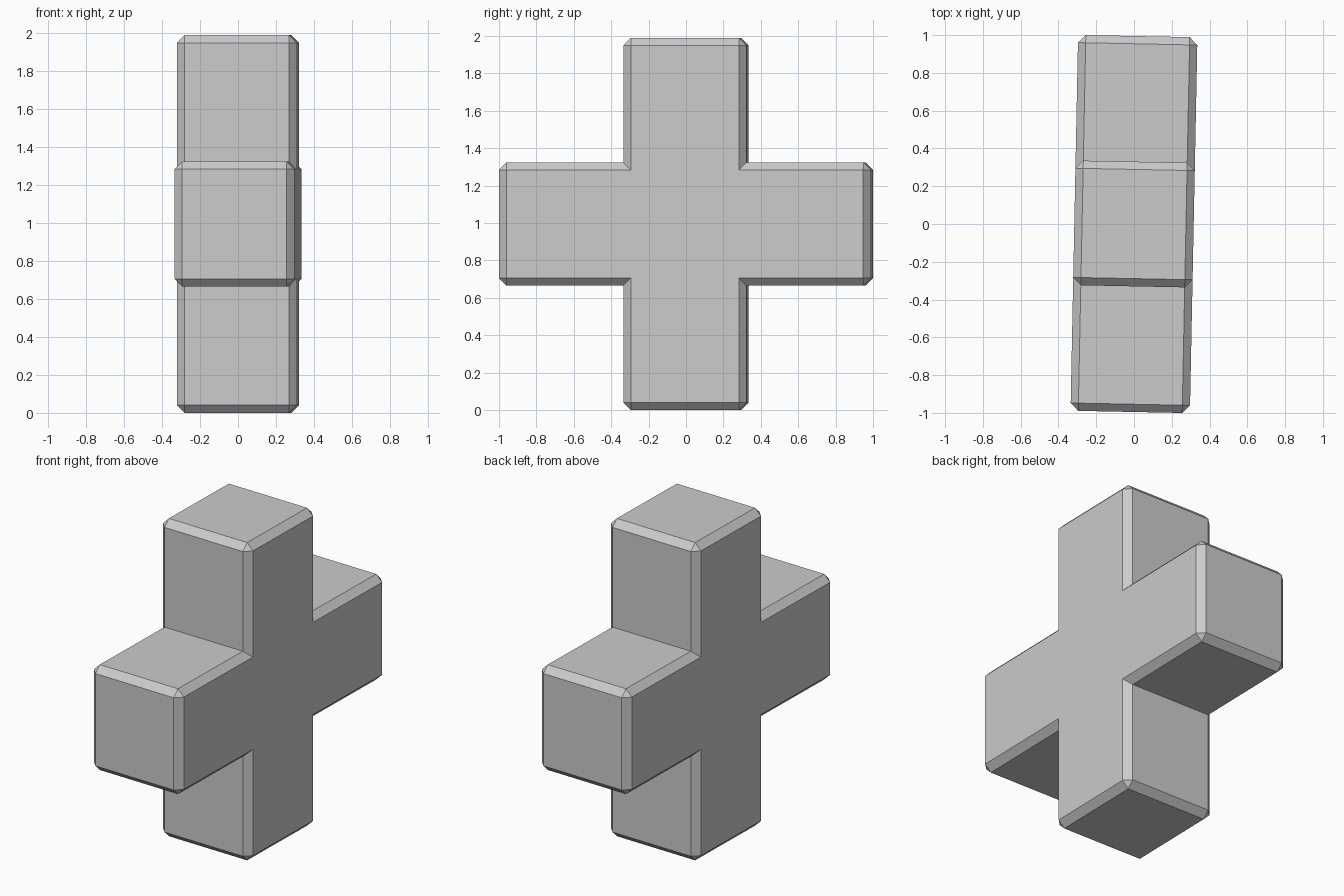
import bpy, bmesh, math
from mathutils import Matrix

if "Cube" in bpy.data.objects:
    bpy.data.objects.remove(bpy.data.objects["Cube"])

LENGTH, ARM, DEPTH, CHAMFER = 1.99, 0.66, 0.632, 0.041
TURN = math.radians(-1.15)

# Plus-shaped outline in the YZ plane, one notch turned through four quarters
a, h = ARM / 2, LENGTH / 2
outline = []
for c, s in ((1, 0), (0, 1), (-1, 0), (0, -1)):
    for y, z in ((h, -a), (h, a), (a, a)):
        outline.append((c * y - s * z, s * y + c * z))

# Extrude the outline along x
bm = bmesh.new()
face = bm.faces.new([bm.verts.new((-DEPTH / 2, y, z)) for y, z in outline])
ext = bmesh.ops.extrude_face_region(bm, geom=[face], use_keep_orig=True)
bmesh.ops.translate(bm, vec=(DEPTH, 0, 0),
                    verts=[g for g in ext["geom"] if isinstance(g, bmesh.types.BMVert)])
bmesh.ops.recalc_face_normals(bm, faces=bm.faces)

# Flat chamfer on every outer edge, inner corners stay sharp
convex = [e for e in bm.edges if e.calc_face_angle_signed() > 0.1]
bmesh.ops.bevel(bm, geom=convex, offset=CHAMFER, offset_type='OFFSET',
                segments=1, profile=0.5, affect='EDGES')

# Slight turn about the upright axis, then stand it on the ground
bm.transform(Matrix.Translation((0, 0, h)) @ Matrix.Rotation(TURN, 4, 'Z'))

mesh = bpy.data.meshes.new("cross_block")
bm.to_mesh(mesh)
bm.free()
bpy.context.collection.objects.link(bpy.data.objects.new("cross_block", mesh))
